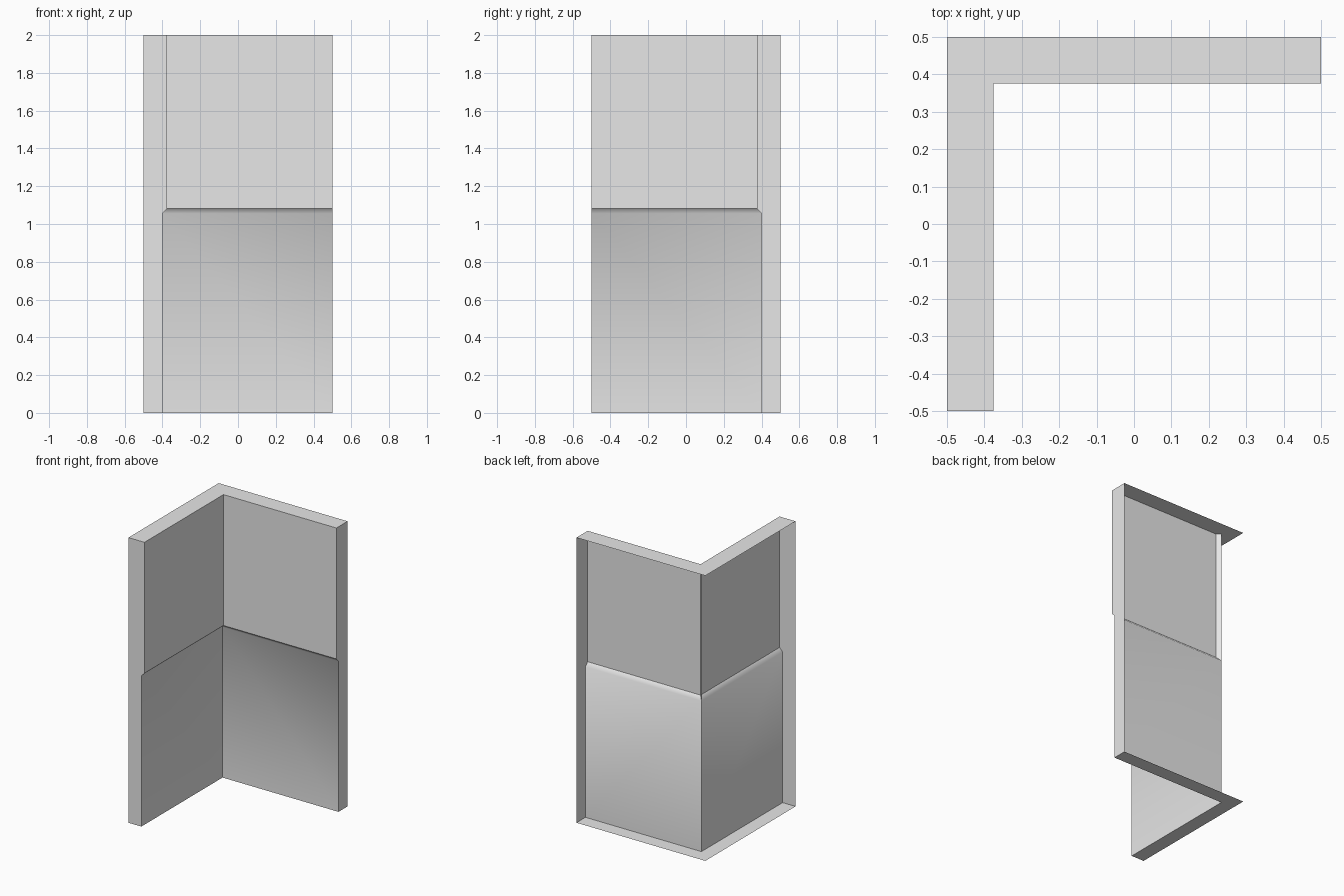
import bpy, bmesh

if "Cube" in bpy.data.objects:
    bpy.data.objects.remove(bpy.data.objects["Cube"], do_unlink=True)

HALF, HEIGHT = 0.5, 2.0
LOWER, UPPER = 0.4, 0.376          # inner face offsets of the two wall tiers
CHAMFER_Z, LEDGE_Z = 1.056, 1.082

# Wall colour
grey = bpy.data.materials.new("plain_grey")
grey.use_nodes = True
colour = (0.8, 0.8, 0.8, 1)
grey.diffuse_color = colour
grey.node_tree.nodes["Principled BSDF"].inputs["Base Color"].default_value = colour

bm = bmesh.new()


def row(d, z):
    """Plan line of the wall at offset d: right end, inside corner, front end."""
    return [bm.verts.new(p) for p in ((HALF, d, z), (-d, d, z), (-d, -HALF, z))]


# Room-side surfaces: lower tier, chamfered overhang, upper tier
profile = [(LOWER, 0), (LOWER, CHAMFER_Z), (UPPER, LEDGE_Z), (UPPER, HEIGHT)]
rows = [row(d, z) for d, z in profile]
for low, high in zip(rows, rows[1:]):
    for i in range(2):
        bm.faces.new((low[i], high[i], high[i + 1], low[i + 1]))

# Open outer side: only its border carries the caps
base, top = row(HALF, 0), row(HALF, HEIGHT)
for i in range(2):
    bm.faces.new((rows[0][i], rows[0][i + 1], base[i + 1], base[i]))
    bm.faces.new((rows[-1][i], top[i], top[i + 1], rows[-1][i + 1]))

# Stepped end caps
bm.faces.new([base[0], top[0]] + [r[0] for r in reversed(rows)])
bm.faces.new([r[2] for r in rows] + [top[2], base[2]])

# Mitre sliver behind the upper inside corner
peak = bm.verts.new((-LOWER, LOWER, HEIGHT))
bm.faces.new((rows[1][1], rows[2][1], rows[3][1], peak))

# Only the bend between lower tier and overhang stays smooth
soft = set(rows[1])
for f in bm.faces:
    f.smooth = True
for e in bm.edges:
    e.smooth = set(e.verts) <= soft

mesh = bpy.data.meshes.new("corner_wall")
bm.to_mesh(mesh)
bm.free()
mesh.materials.append(grey)
wall = bpy.data.objects.new("corner_wall", mesh)
bpy.context.collection.objects.link(wall)
